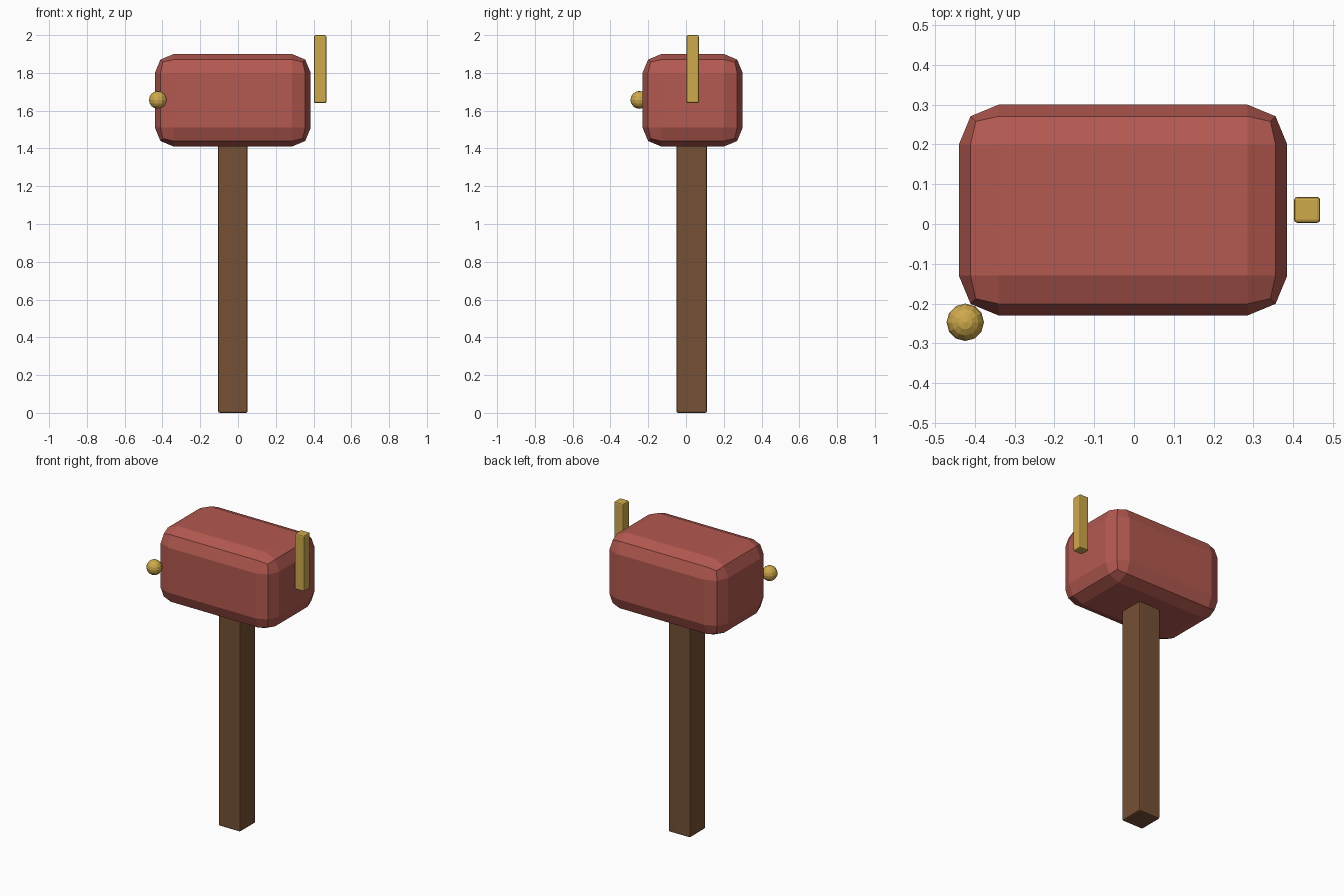
import bpy
from mathutils import Vector

cube = bpy.data.objects.get("Cube")
if cube:
    bpy.data.objects.remove(cube, do_unlink=True)


def material(name, colour):
    mat = bpy.data.materials.new(name)
    mat.use_nodes = True
    mat.diffuse_color = (*colour, 1)
    mat.node_tree.nodes["Principled BSDF"].inputs["Base Color"].default_value = (*colour, 1)
    return mat


red = material("red paint", (0.45, 0.10, 0.08))
wood = material("brown wood", (0.18, 0.08, 0.035))
gold = material("yellow metal", (0.62, 0.40, 0.07))


def bevelled_box(name, low, high, bevel, segments, mat):
    low, high = Vector(low), Vector(high)
    bpy.ops.mesh.primitive_cube_add(size=1, location=(low + high) / 2)
    obj = bpy.context.object
    obj.name = name
    obj.scale = high - low
    bpy.ops.object.transform_apply(location=False, rotation=False, scale=True)
    mod = obj.modifiers.new("Rounded edges", 'BEVEL')
    mod.width = bevel
    mod.segments = segments
    obj.data.materials.append(mat)
    return obj


# Square post, reaching slightly into the box
bevelled_box("post", (-0.105, -0.05, 0), (0.05, 0.11, 1.42), 0.008, 2, wood)

# Rounded mailbox body
bevelled_box("mailbox_body", (-0.44, -0.23, 1.41), (0.385, 0.30, 1.90), 0.10, 2, red)

# Upright signal flag beside the left end
bevelled_box("signal_flag", (0.402, 0.003, 1.64), (0.468, 0.068, 2.0), 0.008, 2, gold)

# Round door knob at the front right corner
bpy.ops.mesh.primitive_uv_sphere_add(segments=12, ring_count=8, radius=0.047,
                                     location=(-0.424, -0.247, 1.657))
knob = bpy.context.object
knob.name = "door_knob"
knob.data.materials.append(gold)
